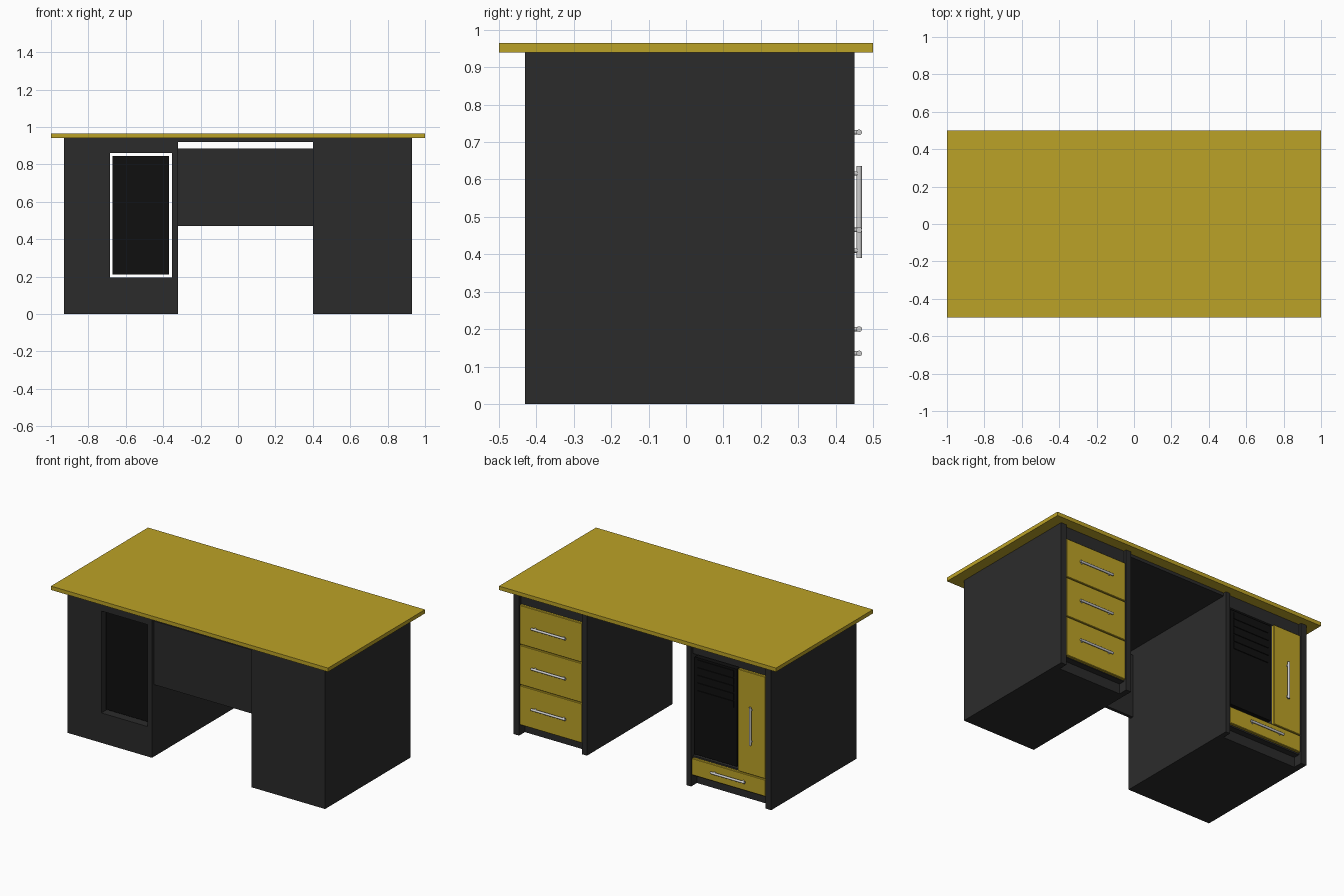
import bpy, bmesh
from mathutils import Vector

if "Cube" in bpy.data.objects:
    bpy.data.objects.remove(bpy.data.objects["Cube"])


def material(name, rgb):
    m = bpy.data.materials.new(name)
    m.diffuse_color = (*rgb, 1)
    m.use_nodes = True
    m.node_tree.nodes["Principled BSDF"].inputs["Base Color"].default_value = m.diffuse_color
    return m


YELLOW = material("yellow_wood", (0.5, 0.36, 0.02))
DARK = material("dark_panel", (0.024, 0.024, 0.024))
BLACK = material("black_case", (0.005, 0.005, 0.005))


def box(name, x, y, z, mat, bevel=0):
    """Box from (min, max) ranges."""
    bm = bmesh.new()
    bmesh.ops.create_cube(bm, size=1)
    for v in bm.verts:
        v.co = Vector([r[0] if c < 0 else r[1] for c, r in zip(v.co, (x, y, z))])
    me = bpy.data.meshes.new(name)
    bm.to_mesh(me)
    bm.free()
    ob = bpy.data.objects.new(name, me)
    bpy.context.collection.objects.link(ob)
    me.materials.append(mat)
    if bevel:
        b = ob.modifiers.new("bevel", "BEVEL")
        b.width = bevel
        b.segments = 1
    return ob


def rod(name, a, b, radius):
    """Cylinder between two points."""
    a, b = Vector(a), Vector(b)
    bpy.ops.mesh.primitive_cylinder_add(
        vertices=20, radius=radius, depth=(b - a).length, location=(a + b) / 2,
        rotation=(b - a).to_track_quat("Z", "Y").to_euler())
    bpy.context.object.name = name
    bpy.ops.object.shade_smooth_by_angle()


def handle(name, x, z, axis):
    """Bar handle on two short posts."""
    c, d = Vector((x, 0.463, z)), Vector(axis)
    rod(name + "_bar", c - d * 0.123, c + d * 0.123, 0.0075)
    for i, s in enumerate((-1, 1)):
        p = c + d * s * 0.103
        rod(f"{name}_post_{i}", p - Vector((0, 0.025, 0)), p, 0.006)


FRONT, BACK, CORE = -0.43, 0.45, 0.43
FACE = (0.425, 0.447)

# Desk top and the dark plate below it
box("desk_top", (-1, 1), (-0.5, 0.5), (0.94, 0.965), YELLOW)
box("under_plate", (-0.93, 0.93), (FRONT, CORE), (0.92, 0.94), DARK)

# Pedestal side panels, running to the floor
for name, x0, x1 in (("drawer_side_outer", 0.89, 0.93), ("drawer_side_inner", 0.40, 0.437),
                     ("computer_side_outer", -0.93, -0.89), ("computer_side_inner", -0.352, -0.32)):
    box(name, (x0, x1), (FRONT, BACK), (0, 0.94), DARK)

# Drawer pedestal with recessed kick base
box("drawer_core", (0.437, 0.89), (FRONT, CORE), (0.065, 0.92), DARK)
box("drawer_kick", (0.437, 0.89), (FRONT, 0.39), (0, 0.065), DARK)

# Computer pedestal: open tunnel framed by solid parts
box("computer_cupboard_core", (-0.89, -0.685), (FRONT, CORE), (0.065, 0.92), DARK)
box("computer_floor", (-0.685, -0.352), (FRONT, CORE), (0.065, 0.195), DARK)
box("computer_ceiling", (-0.685, -0.352), (FRONT, CORE), (0.86, 0.92), DARK)
box("computer_kick", (-0.89, -0.352), (FRONT, 0.39), (0, 0.065), DARK)

# Computer case with bay covers
box("computer_case", (-0.672, -0.368), (-0.40, 0.436), (0.21, 0.845), BLACK)
for i in range(5):
    z = 0.79 - i * 0.05
    box(f"bay_cover_{i}", (-0.65, -0.39), (0.43, 0.441), (z, z + 0.042), BLACK)

# Modesty panel across the knee space
box("modesty_panel", (-0.32, 0.40), (-0.41, -0.39), (0.47, 0.885), DARK)

# Stack of three drawers
for i, (z0, z1) in enumerate(((0.07, 0.328), (0.333, 0.591), (0.596, 0.852))):
    box(f"drawer_front_{i}", (0.44, 0.887), FACE, (z0, z1), YELLOW, 0.003)
    handle(f"drawer_handle_{i}", 0.67, (0.2, 0.465, 0.726)[i], (1, 0, 0))

# Narrow cupboard door and low drawer beside the computer
box("cupboard_door", (-0.887, -0.687), FACE, (0.19, 0.857), YELLOW, 0.003)
handle("door_handle", -0.787, 0.513, (0, 0, 1))
box("low_drawer_front", (-0.887, -0.355), FACE, (0.075, 0.185), YELLOW, 0.003)
handle("low_drawer_handle", -0.625, 0.135, (1, 0, 0))
